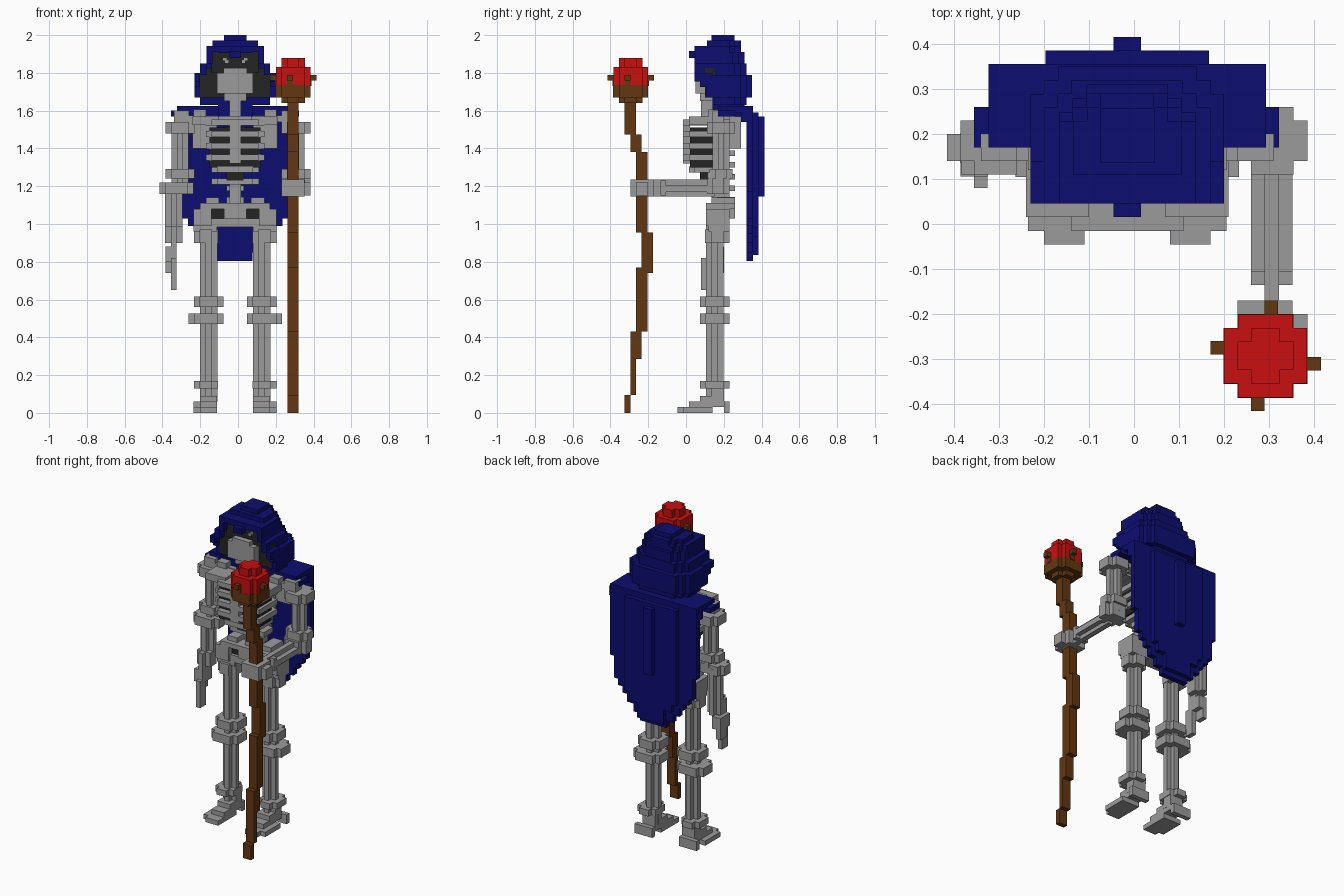
import bpy, bmesh
from mathutils import Matrix, Vector

cube = bpy.data.objects.get("Cube")
if cube:
    bpy.data.objects.remove(cube, do_unlink=True)

CX = -0.015   # centre line of the body
V = 0.0305    # small block size


def material(name, rgb):
    m = bpy.data.materials.new(name)
    m.use_nodes = True
    c = (*rgb, 1.0)
    m.diffuse_color = c
    b = m.node_tree.nodes["Principled BSDF"]
    b.inputs["Base Color"].default_value = c
    b.inputs["Roughness"].default_value = 0.9
    return m


BONE = material("bone grey", (0.33, 0.33, 0.33))
BLUE = material("dark blue cloth", (0.004, 0.004, 0.165))
DARK = material("black shadow", (0.017, 0.017, 0.017))
WOOD = material("brown wood", (0.125, 0.038, 0.006))
RED = material("red gem", (0.58, 0.005, 0.005))


def part(name, mat, boxes):
    """One object from boxes given as x0, x1, y0, y1, z0, z1."""
    bm = bmesh.new()
    for x0, x1, y0, y1, z0, z1 in boxes:
        mid = Vector((x0 + x1, y0 + y1, z0 + z1)) / 2
        size = Vector((x1 - x0, y1 - y0, z1 - z0))
        bmesh.ops.create_cube(bm, size=1, matrix=Matrix.Translation(mid) @ Matrix.Diagonal(size).to_4x4())
    me = bpy.data.meshes.new(name)
    bm.to_mesh(me)
    bm.free()
    me.materials.append(mat)
    ob = bpy.data.objects.new(name, me)
    bpy.context.collection.objects.link(ob)
    return ob


def flip(boxes, c=CX):
    return [(2 * c - b[1], 2 * c - b[0], *b[2:]) for b in boxes]


def wide(w, y0, y1, z0, z1):
    return (CX - w, CX + w, y0, y1, z0, z1)


def shaft(x, y, z0, z1, r=0.046, t=0.016):
    """Upright bone with a plus-shaped section."""
    return [(x - r, x + r, y - t, y + t, z0, z1), (x - t, x + t, y - r, y + r, z0, z1)]


def knob(x, y, z0, z1, rx, ry, s=V):
    """Joint block with notched corners."""
    return [(x - rx, x + rx, y - ry + s, y + ry - s, z0, z1),
            (x - rx + s, x + rx - s, y - ry, y + ry, z0, z1)]


# Legs and feet
leg = shaft(-0.155, 0.152, 0.06, 0.96)
leg += knob(-0.155, 0.152, 0.56, 0.615, 0.078, 0.078)
leg += knob(-0.17, 0.152, 0.47, 0.525, 0.093, 0.078)
leg += knob(-0.17, 0.152, 0.13, 0.17, 0.064, 0.078)
leg += knob(-0.17, 0.165, 0.90, 0.97, 0.064, 0.064)
leg += [(-0.20, -0.11, 0.14, 0.20, 0.03, 0.13),
        (-0.20, -0.11, -0.045, 0.0, 0, 0.03), (-0.235, -0.11, -0.015, 0.14, 0, 0.03),
        (-0.20, -0.11, 0.015, 0.20, 0.03, 0.06), (-0.20, -0.11, 0.075, 0.20, 0.06, 0.09),
        (-0.235, -0.11, 0.20, 0.23, 0, 0.06)]
part("right_leg", BONE, leg)
part("left_leg", BONE, flip(leg))

# Pelvis with dark hollows
wing = [(-0.20, -0.11, 0.105, 0.26, 1.08, 1.11), (-0.235, -0.14, 0.105, 0.23, 0.99, 1.08),
        (-0.17, -0.10, 0.135, 0.26, 1.11, 1.14), (-0.235, -0.11, 0.12, 0.23, 0.96, 1.03),
        (-0.11, -0.075, 0.105, 0.2, 1.08, 1.11)]
part("pelvis", BONE, wing + flip(wing) + [wide(0.125, 0.12, 0.23, 0.985, 1.03),
     wide(0.06, 0.105, 0.26, 1.03, 1.08)])
hollow = [(-0.14, -0.075, 0.14, 0.2, 1.03, 1.08)]
part("pelvis_hollows", DARK, hollow + flip(hollow))

# Spine
spine = [wide(0.03, 0.135, 0.23, 1.03, 1.62)]
for i in range(9):
    spine.append(wide(0.046, 0.165, 0.26, 1.05 + i * 0.062, 1.08 + i * 0.062))
spine.append(wide(0.06, 0.105, 0.23, 1.08, 1.11))
part("spine", BONE, spine)

# Rib cage: bars wrapping a dark core
ribs = [wide(0.03, -0.015, 0.02, 1.32, 1.53)]
for i, w in enumerate((0.125, 0.125, 0.155, 0.155, 0.155, 0.155)):
    z = 1.21 + i * 0.0625
    front = (0.075, 0.015, -0.015, -0.015, -0.015, -0.015)[i]
    ribs += [wide(w, front + V, 0.20, z, z + 0.032), wide(w - V, front, 0.23, z, z + 0.032)]
part("ribs", BONE, ribs)
part("rib_core", DARK, [wide(0.135, 0.02, 0.17, 1.30, 1.51), wide(0.045, 0.075, 0.12, 1.23, 1.30)])

# Collar bones and shoulder blades
blade = [(-0.30, -0.04, 0.14, 0.20, 1.54, 1.575), (-0.24, -0.10, 0.015, 0.14, 1.525, 1.57),
         (-0.235, -0.17, 0.12, 0.18, 1.56, 1.605), (-0.24, -0.11, 0.23, 0.29, 1.40, 1.57),
         (-0.34, -0.26, 0.14, 0.20, 1.54, 1.60)]
part("collar_bones", BONE, blade + flip(blade))

# Upper arms, mirrored
upper = shaft(-0.307, 0.185, 1.2, 1.54)
upper += knob(-0.307, 0.185, 1.48, 1.54, 0.078, 0.075)
upper += knob(-0.307, 0.185, 1.24, 1.29, 0.078, 0.06)
part("right_upper_arm", BONE, upper)
part("left_upper_arm", BONE, flip(upper, 0))

# Right forearm hanging down, with hand
fore = shaft(-0.34, 0.185, 0.9, 1.2)
fore += knob(-0.325, 0.17, 1.16, 1.22, 0.09, 0.06)
fore += knob(-0.34, 0.165, 0.90, 0.99, 0.046, 0.06)
fore += [(-0.385, -0.325, 0.105, 0.20, 0.80, 0.88), (-0.355, -0.325, 0.105, 0.17, 0.86, 0.92),
         (-0.385, -0.355, 0.14, 0.20, 0.74, 0.80), (-0.355, -0.325, 0.08, 0.14, 0.65, 0.82)]
part("right_forearm", BONE, fore)

# Left forearm reaching forward, hand around the staff
part("left_forearm", BONE, knob(0.307, 0.17, 1.16, 1.24, 0.078, 0.06) + [
    (0.26, 0.352, -0.135, 0.15, 1.17, 1.205), (0.29, 0.322, -0.19, 0.15, 1.145, 1.235),
    (0.26, 0.352, -0.135, -0.105, 1.15, 1.23)])
part("left_hand", BONE, [(0.23, 0.352, -0.295, -0.17, 1.145, 1.235),
                         (0.352, 0.385, -0.265, -0.20, 1.15, 1.22)])

# Crooked staff
path = [(0, 0.095, -0.325, -0.295), (0.095, 0.285, -0.295, -0.265), (0.285, 0.43, -0.295, -0.235),
        (0.43, 0.77, -0.265, -0.205), (0.74, 0.955, -0.235, -0.175), (0.955, 1.38, -0.265, -0.205),
        (1.38, 1.475, -0.295, -0.235), (1.475, 1.66, -0.325, -0.265)]
part("staff", WOOD, [(0.262, 0.32, y0, y1, z0, z1) for z0, z1, y0, y1 in path])

# Gem and the wooden claw that holds it
GX, GY = 0.292, -0.293
part("gem", RED, knob(GX, GY, 1.72, 1.83, 0.092, 0.092) + knob(GX, GY, 1.83, 1.88, 0.062, 0.062))
claw = knob(GX, GY, 1.67, 1.735, 0.093, 0.093) + knob(GX, GY, 1.64, 1.67, 0.062, 0.062)
claw += [(0.26, 0.29, -0.415, -0.37, 1.76, 1.79), (0.29, 0.32, -0.215, -0.17, 1.76, 1.79),
         (0.37, 0.415, -0.325, -0.295, 1.76, 1.79), (0.17, 0.215, -0.29, -0.26, 1.76, 1.79)]
claw += [(0.26, 0.29, -0.39, -0.36, 1.73, 1.79), (0.29, 0.32, -0.225, -0.195, 1.73, 1.79),
         (0.36, 0.388, -0.325, -0.295, 1.73, 1.79), (0.197, 0.225, -0.29, -0.26, 1.73, 1.79)]
part("staff_claw", WOOD, claw)

# Skull inside the hood
part("skull", BONE, [wide(0.095, 0.05, 0.14, 1.69, 1.80), wide(0.062, 0.05, 0.14, 1.80, 1.825),
                     wide(0.06, 0.075, 0.17, 1.65, 1.70), wide(0.03, 0.08, 0.17, 1.57, 1.66)])
part("hood_shadow", DARK, [wide(0.185, 0.10, 0.15, 1.67, 1.825), wide(0.125, 0.085, 0.15, 1.80, 1.91)])
glint = [(-0.08, -0.062, 0.08, 0.088, 1.865, 1.88), (-0.068, -0.05, 0.08, 0.088, 1.852, 1.867)]
part("eye_glints", BONE, glint + flip(glint))

# Hood: stacked layers (half width, y0, y1, z0, z1), rounded at the back
layers = [(0.06, 0.135, 0.257, 1.97, 2.0), (0.12, 0.11, 0.29, 1.94, 1.972),
          (0.152, 0.045, 0.29, 1.91, 1.942), (0.152, 0.14, 0.31, 1.85, 1.91),
          (0.185, 0.14, 0.32, 1.79, 1.85), (0.215, 0.14, 0.35, 1.67, 1.79),
          (0.185, 0.14, 0.32, 1.63, 1.67), (0.092, 0.14, 0.31, 1.57, 1.63)]
hood = []
for w, y0, y1, z0, z1 in layers:
    hood += [wide(w, y0, y1 - 2 * V, z0, z1), wide(w - V, y0, y1 - V, z0, z1),
             wide(w - 2 * V if w > 0.1 else w, y0, y1, z0, z1)]
# Hood rim walls, cut back towards the chin
side = [(-0.167, -0.135, 0.045, 0.14, 1.85, 1.91), (-0.20, -0.167, 0.045, 0.14, 1.79, 1.85),
        (-0.23, -0.20, 0.045, 0.14, 1.755, 1.80), (-0.23, -0.20, 0.075, 0.14, 1.725, 1.755),
        (-0.23, -0.20, 0.105, 0.14, 1.67, 1.725)]
hood += side + flip(side) + [wide(0.09, 0.045, 0.14, 1.905, 1.92), wide(0.03, 0.015, 0.06, 1.88, 1.915)]
part("hood", BLUE, hood)

# Cape: shoulder cover, sheet with a rounded hem and raised folds
cape = [(-0.355, 0.322, 0.17, 0.26, 1.57, 1.60), wide(0.308, 0.17, 0.355, 1.59, 1.625),
        wide(0.308, 0.29, 0.355, 1.54, 1.60)]
for w, z in ((0.308, 1.17), (0.28, 1.03), (0.25, 0.99), (0.217, 0.95), (0.185, 0.90),
             (0.14, 0.85), (0.093, 0.805)):
    cape.append(wide(w, 0.32, 0.355, z, 1.60))
for w, z in ((0.182, 0.98), (0.15, 0.93), (0.093, 0.835)):
    cape.append(wide(w, 0.35, 0.385, z, 1.59))
cape.append(wide(0.03, 0.38, 0.415, 1.145, 1.57))
part("cape", BLUE, cape)
